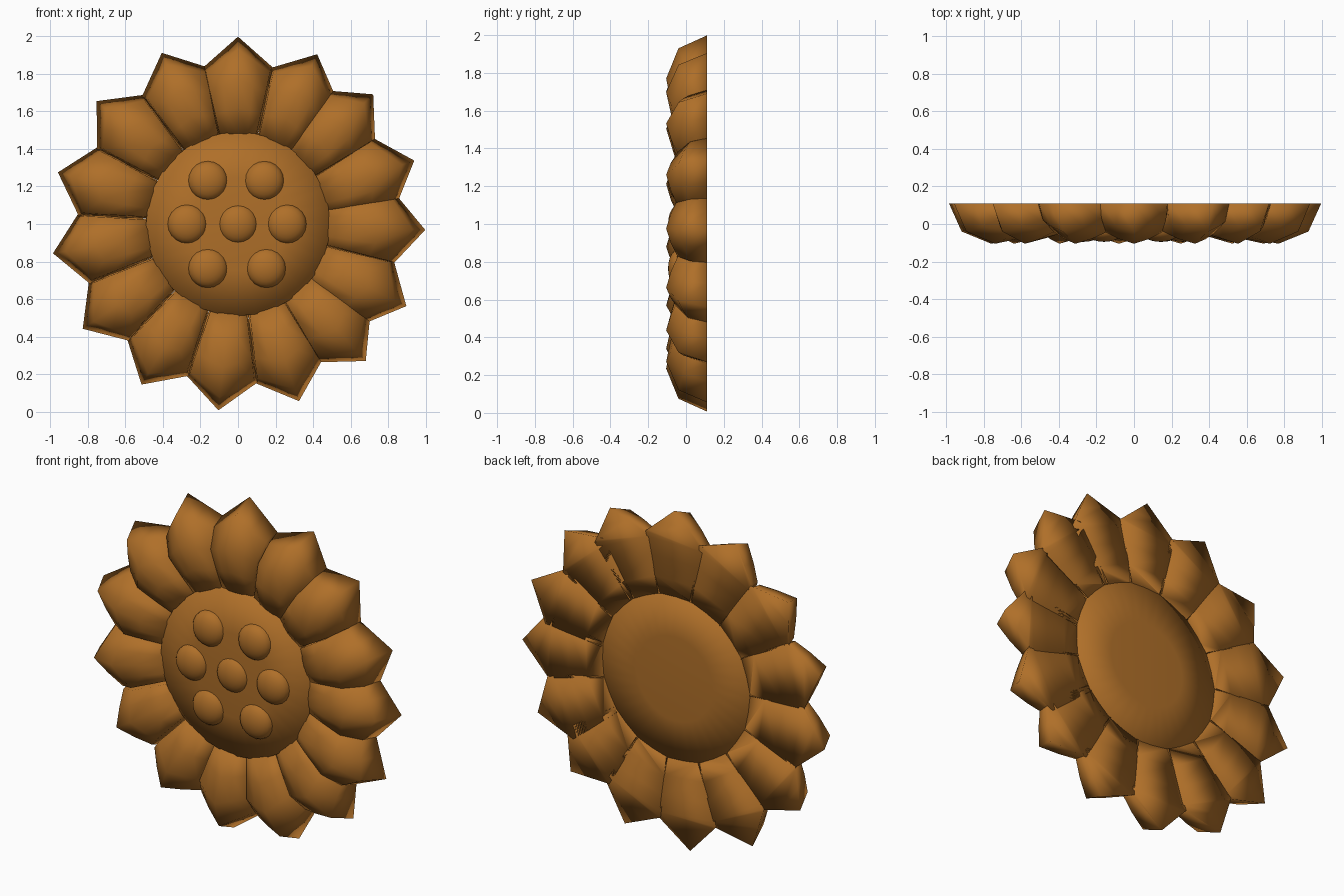
import bpy, bmesh, math
from mathutils import Vector

if "Cube" in bpy.data.objects:
    bpy.data.objects.remove(bpy.data.objects["Cube"])

mat = bpy.data.materials.new("bronze")
mat.diffuse_color = (0.43, 0.16, 0.022, 1)
mat.use_nodes = True
mat.node_tree.nodes["Principled BSDF"].inputs["Base Color"].default_value = mat.diffuse_color


def finish(name, bm, angle):
    bmesh.ops.recalc_face_normals(bm, faces=bm.faces)
    me = bpy.data.meshes.new(name)
    bm.to_mesh(me)
    bm.free()
    ob = bpy.data.objects.new(name, me)
    bpy.context.collection.objects.link(ob)
    me.materials.append(mat)
    bpy.ops.object.select_all(action='DESELECT')
    ob.select_set(True)
    bpy.context.view_layer.objects.active = ob
    bpy.ops.object.shade_smooth_by_angle(angle=math.radians(angle))
    return ob


# Petal: pointed, bulging at the front, flat at the back
# rows: radius at centre line, radius at side, half width, front depth, side drop
ROWS = [(0.482, 0.477, 0.105, -0.03, 0.02), (0.62, 0.58, 0.13, -0.075, 0.045),
        (0.77, 0.70, 0.16, -0.105, 0.06), (0.93, 0.80, 0.183, -0.04, 0.06)]
# columns: fraction of half width, share of the side drop
COLS = [(-0.93, 1), (-0.5, 0.42), (0, 0), (0.5, 0.42), (0.93, 1)]
BACK = 0.11


def petal(name, degrees):
    bm = bmesh.new()
    a = math.radians(degrees)

    def vert(u, y, rc, rs, hw):
        r, w = rc + (rs - rc) * abs(u), u * hw
        return bm.verts.new((r * math.cos(a) - w * math.sin(a), y,
                             1 + r * math.sin(a) + w * math.cos(a)))

    us = [-1] + [c[0] for c in COLS] + [1]
    grid = [[vert(u, 0.095, 0.482, 0.477, 0.105) for u in us]]
    for rc, rs, hw, y, drop in ROWS:
        row = [vert(-1, BACK - 0.003, rc, rs, hw)]
        row += [vert(u, y + drop * d, rc, rs, hw) for u, d in COLS]
        row.append(vert(1, BACK - 0.003, rc, rs, hw))
        grid.append(row)
    grid.append([vert(u, BACK, 0.998, 0.83, 0.19) for u in us])
    # front and side skin
    for r0, r1 in zip(grid, grid[1:]):
        for i in range(len(us) - 1):
            bm.faces.new((r0[i], r0[i + 1], r1[i + 1], r1[i]))
    # back skin
    bm.faces.new(grid[0] + [grid[2][-1], grid[2][0]])
    for r0, r1 in zip(grid[2:-2], grid[3:-1]):
        bm.faces.new((r0[0], r0[-1], r1[-1], r1[0]))
    bm.faces.new([grid[-2][0]] + grid[-1] + [grid[-2][-1]])
    # close the small inner corners
    for k in (0, -1):
        bm.faces.new((grid[0][k], grid[1][k], grid[2][k]))
    bmesh.ops.remove_doubles(bm, verts=bm.verts, dist=0.0005)
    finish(name, bm, 180)


angles = [90, 65, 43.8, 19.8, -1.8, -26, -47] + [-71 - 25 * i for i in range(8)]
for i, deg in enumerate(angles):
    petal(f"petal_{i + 1}", deg)


# Round parts: profile of (radius, depth) turned about the front-back axis
def turned(name, profile, x, z, steps, angle):
    bm = bmesh.new()
    vs = [bm.verts.new((x + r, y, z)) for r, y in profile]
    es = [bm.edges.new(p) for p in zip(vs, vs[1:])]
    bmesh.ops.spin(bm, geom=vs + es, cent=Vector((x, 0, z)), axis=(0, 1, 0),
                   angle=2 * math.pi, steps=steps)
    bmesh.ops.remove_doubles(bm, verts=bm.verts, dist=0.0005)
    finish(name, bm, angle)


# Centre disc, gently domed on both sides, its edge buried in the petals
turned("centre_disc", [(0, -0.058), (0.25, -0.052), (0.49, -0.022),
                       (0.49, 0.093), (0.25, 0.107), (0, 0.11)], 0, 1, 32, 180)

# Seed beads on the disc
dome = [(0.105 * math.sin(t), -0.035 - 0.06 * math.cos(t))
        for t in (math.pi / 2 * k / 6 for k in range(7))]
beads = [(0, 1), (-0.27, 1), (0.26, 1), (-0.16, 1.23), (0.14, 1.23),
         (-0.16, 0.765), (0.15, 0.765)]
for i, (x, z) in enumerate(beads):
    turned(f"bead_{i + 1}", dome, x, z, 20, 50)
